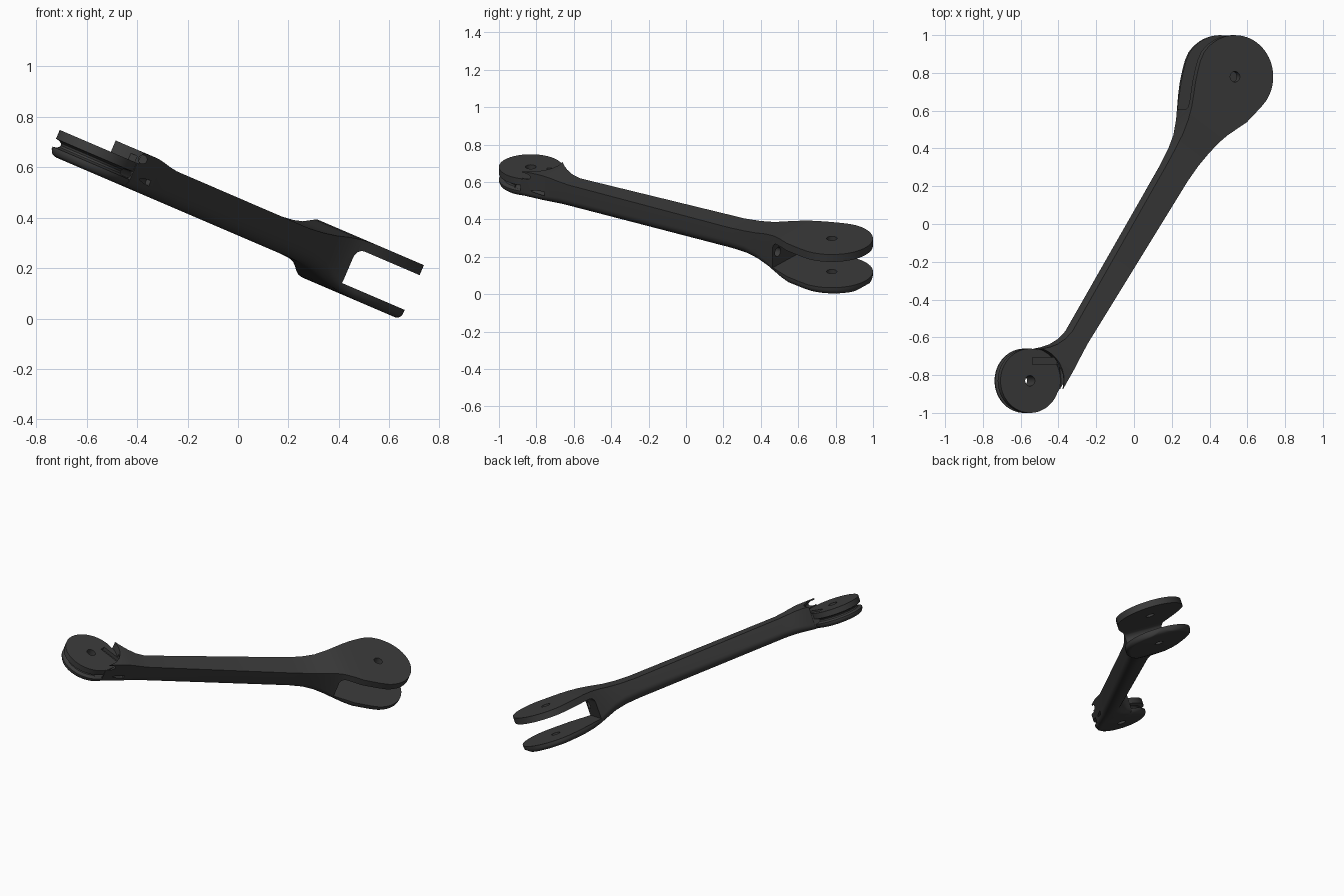
import bpy, bmesh, math
from mathutils import Matrix

if "Cube" in bpy.data.objects:
    bpy.data.objects.remove(bpy.data.objects["Cube"])

# Working frame: x runs along the arm from the small pivot, z is the pivot axis
PLACE = (Matrix.Rotation(math.radians(23.2), 4, 'Y')
         @ Matrix.Translation((-0.774, -0.83, 0))
         @ Matrix.Rotation(math.radians(54.5), 4, 'Z'))
HEAD_S, HEAD_R = 1.977, 0.22

dark = bpy.data.materials.new("dark_grey")
dark.use_nodes = True
colour = (0.045, 0.045, 0.045, 1)
dark.diffuse_color = colour
dark.node_tree.nodes["Principled BSDF"].inputs["Base Color"].default_value = colour


def make_object(name, bm):
    bmesh.ops.recalc_face_normals(bm, faces=bm.faces)
    mesh = bpy.data.meshes.new(name)
    bm.to_mesh(mesh)
    bm.free()
    mesh.materials.append(dark)
    ob = bpy.data.objects.new(name, mesh)
    bpy.context.collection.objects.link(ob)
    return ob


def loft(name, rings):
    bm = bmesh.new()
    loops = [[bm.verts.new(p) for p in ring] for ring in rings]
    n = len(loops[0])
    for a, b in zip(loops, loops[1:]):
        for i in range(n):
            bm.faces.new((a[i], a[(i + 1) % n], b[(i + 1) % n], b[i]))
    bm.faces.new(loops[0])
    bm.faces.new(loops[-1])
    return make_object(name, bm)


def cylinder(name, r, length, matrix):
    bm = bmesh.new()
    bmesh.ops.create_cone(bm, cap_ends=True, segments=32, radius1=r, radius2=r,
                          depth=length, matrix=matrix)
    return make_object(name, bm)


def box(name, size, matrix):
    bm = bmesh.new()
    bmesh.ops.create_cube(bm, size=1, matrix=matrix @ Matrix.Diagonal((*size, 1)))
    return make_object(name, bm)


def combine(target, other, operation):
    mod = target.modifiers.new(operation.title(), 'BOOLEAN')
    mod.operation, mod.solver, mod.object = operation, 'EXACT', other
    bpy.context.view_layer.update()
    graph = bpy.context.evaluated_depsgraph_get()
    mesh = bpy.data.meshes.new_from_object(target.evaluated_get(graph))
    target.modifiers.clear()
    target.data = mesh
    bpy.data.objects.remove(other)


def section(s, left, right, bottom, top, r):
    """Flat top, straight sides, rounded lower edges."""
    r = min(r, (left + right) * 0.49)
    ring = [(s, left, top), (s, -right, top)]
    for i in range(9):
        a = math.radians(90 * i / 8)
        ring.append((s, -right + r - r * math.cos(a), bottom + r - r * math.sin(a)))
    for i in range(9):
        a = math.radians(90 - 90 * i / 8)
        ring.append((s, left - r + r * math.cos(a), bottom + r - r * math.sin(a)))
    return ring


# Arm body: distance along, left width, right width, bottom, top, edge radius
stations = [
    (0.05, 0.075, 0.165, 0.305, 0.456, 0.03),
    (0.17, 0.056, 0.156, 0.304, 0.458, 0.035),
    (0.20, 0.027, 0.154, 0.303, 0.457, 0.04),
    (0.24, -0.002, 0.151, 0.303, 0.453, 0.045),
    (0.29, -0.024, 0.148, 0.303, 0.446, 0.05),
    (0.35, -0.035, 0.145, 0.303, 0.441, 0.05),
    (1.38, 0.034, 0.115, 0.303, 0.440, 0.06),
    (1.48, 0.045, 0.116, 0.300, 0.446, 0.06),
    (1.56, 0.058, 0.122, 0.290, 0.456, 0.055),
    (1.64, 0.083, 0.131, 0.272, 0.472, 0.045),
    (1.70, 0.108, 0.146, 0.260, 0.481, 0.035),
    (1.76, 0.138, 0.170, 0.253, 0.485, 0.03),
    (1.82, 0.168, 0.195, 0.250, 0.485, 0.03),
    (1.88, 0.193, 0.206, 0.250, 0.485, 0.03),
    (1.93, 0.211, 0.215, 0.250, 0.485, 0.03),
]
rings = [section(*st) for st in stations]
# Round end of the fork
for k in range(19):
    a = math.radians(88 * k / 18)
    half = HEAD_R * math.cos(a)
    gap = min(0.03, HEAD_R * (1 - math.sin(a)))
    lift = 0.03 - math.sqrt(0.03 ** 2 - (0.03 - gap) ** 2)
    rings.append(section(HEAD_S + HEAD_R * math.sin(a), half, half,
                         0.25 + lift, 0.485, 0.03 - lift * 0.9))
arm = loft("link_arm", rings)

# Clear the arm end above the small pivot disc, leaving a curved lip
combine(arm, cylinder("lip_cutter", 0.176, 0.2, Matrix.Translation((0, 0, 0.508))), 'DIFFERENCE')

# Small pivot disc with a cable groove round its rim
profile = [(0.14, 0.303), (0.153, 0.306), (0.163, 0.313), (0.17, 0.328), (0.17, 0.337)]
profile += [(0.17 - 0.028 * math.sin(math.radians(a)), 0.354 - 0.017 * math.cos(math.radians(a)))
            for a in range(30, 180, 30)]
profile += [(0.17, 0.371), (0.17, 0.409)]
disc = loft("pivot_disc", [[(r * math.cos(t * math.tau / 72), r * math.sin(t * math.tau / 72), z)
                            for t in range(72)] for r, z in profile])
combine(arm, disc, 'UNION')

# Fork gap with a rounded upper inner corner
outline = [(1.69, 0.292), (1.69, 0.402)]
outline += [(1.73 - 0.04 * math.cos(math.radians(a)), 0.402 + 0.04 * math.sin(math.radians(a)))
            for a in range(15, 91, 15)]
outline += [(2.4, 0.442), (2.4, 0.292)]
combine(arm, loft("fork_cutter", [[(s, y, z) for s, z in outline] for y in (-0.4, 0.4)]), 'DIFFERENCE')

# Pivot holes
for s in (0, HEAD_S):
    combine(arm, cylinder("hole_cutter", 0.028, 1, Matrix.Translation((s, 0, 0.4))), 'DIFFERENCE')

# Cable passages: fork wall, groove end, and through the lip
along = Matrix.Rotation(math.pi / 2, 4, 'Y')
world_y = Matrix.Rotation(math.radians(-54.5), 4, 'Z')
combine(arm, cylinder("passage_cutter", 0.026, 0.3,
                      Matrix.Translation((1.70, -0.095, 0.368)) @ along), 'DIFFERENCE')
combine(arm, cylinder("passage_cutter", 0.014, 0.2,
                      Matrix.Translation((0.10, -0.146, 0.355)) @ along), 'DIFFERENCE')
combine(arm, box("slot_cutter", (0.15, 0.036, 0.05),
                 world_y @ Matrix.Translation((0.09, 0.105, 0.41))), 'DIFFERENCE')
combine(arm, cylinder("passage_cutter", 0.017, 0.16,
                      world_y @ Matrix.Translation((0.178, 0.03, 0.431))
                      @ Matrix.Rotation(math.pi / 2, 4, 'X')), 'DIFFERENCE')

# Place and shade
arm.data.transform(PLACE)
bpy.ops.object.select_all(action='DESELECT')
arm.select_set(True)
bpy.context.view_layer.objects.active = arm
bpy.ops.object.shade_smooth_by_angle(angle=math.radians(30))
